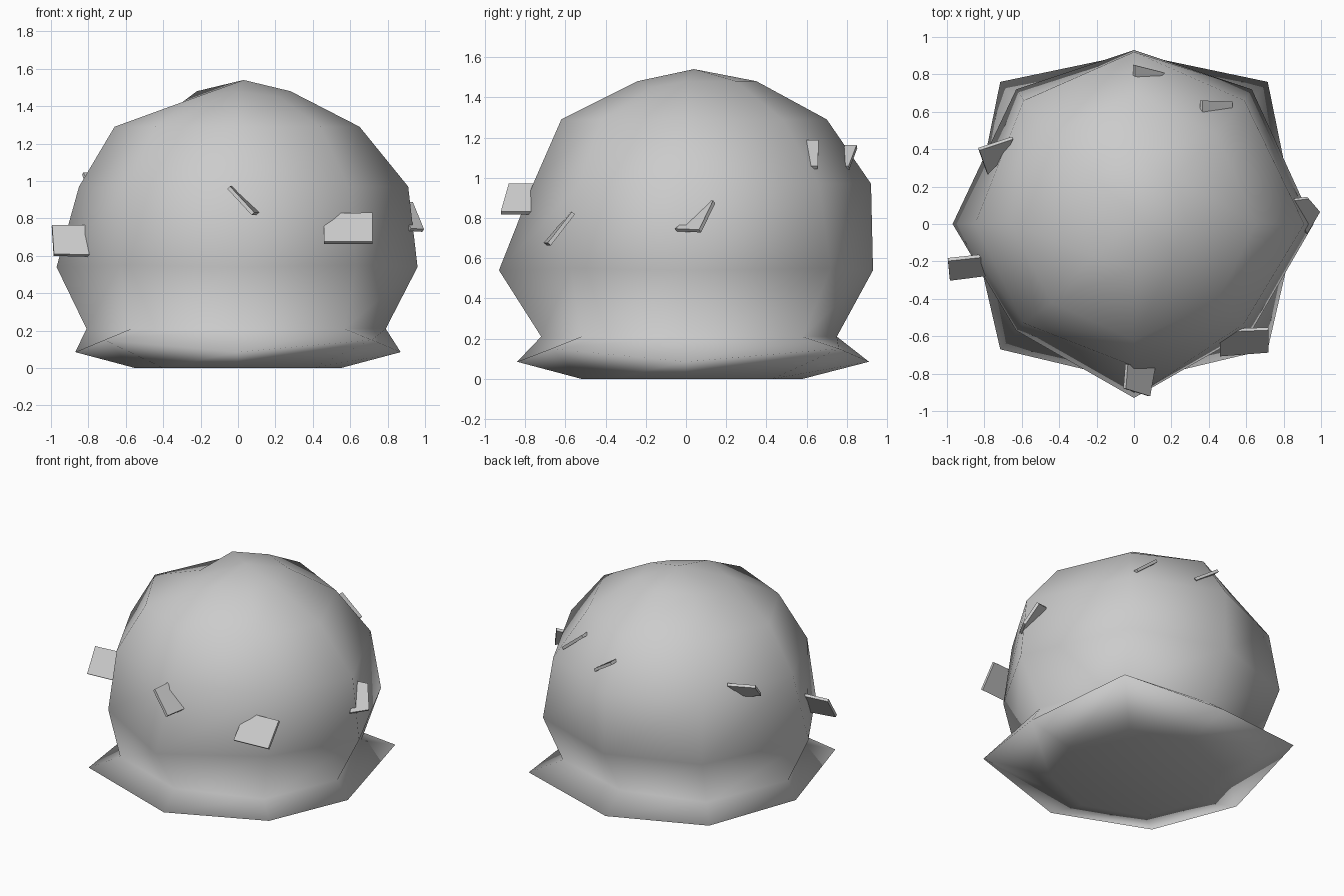
import bpy, bmesh
from mathutils import Vector

cube = bpy.data.objects.get("Cube")
if cube:
    bpy.data.objects.remove(cube, do_unlink=True)

grey = bpy.data.materials.new("plain_grey")
grey.use_nodes = True
COLOUR = (0.6, 0.6, 0.6, 1)
grey.diffuse_color = COLOUR
grey.node_tree.nodes["Principled BSDF"].inputs["Base Color"].default_value = COLOUR


def add_object(name, bm):
    mesh = bpy.data.meshes.new(name)
    bm.to_mesh(mesh)
    bm.free()
    obj = bpy.data.objects.new(name, mesh)
    bpy.context.collection.objects.link(obj)
    mesh.materials.append(grey)
    return obj


# Eight-sided domed body: each level gives the left, front, right and back
# reach, the corner's x, front y and back y, then side and corner heights.
LEVELS = [
    (0.55, 0.52, 0.55, 0.58, 0.40, 0.37, 0.43, 0.0, 0.0),      # base
    (0.87, 0.84, 0.87, 0.91, 0.715, 0.67, 0.76, 0.085, 0.15),  # flared brim
    (0.79, 0.72, 0.81, 0.75, 0.57, 0.52, 0.58, 0.21, 0.21),    # neck
    (0.96, 0.93, 0.97, 0.93, 0.63, 0.57, 0.72, 0.54, 0.55),    # widest
    (0.91, 0.76, 0.85, 0.92, 0.59, 0.53, 0.66, 0.97, 0.97),
    (0.65, 0.62, 0.66, 0.70, 0.44, 0.42, 0.48, 1.29, 1.29),
    (0.28, 0.24, 0.30, 0.35, 0.22, 0.17, 0.25, 1.48, 1.48),    # crown
]
bm = bmesh.new()
rings = []
for left, front, right, back, cx, cf, cb, z_side, z_corner in LEVELS:
    outline = [(left, 0), (cx, cb), (0, back), (-cx, cb),
               (-right, 0), (-cx, -cf), (0, -front), (cx, -cf)]
    rings.append([bm.verts.new((x, y, z_corner if i % 2 else z_side))
                  for i, (x, y) in enumerate(outline)])

# Slumped spots around the crown
rings[-1][4].co.z = 1.42
rings[-1][5].co.z = 1.45
rings[-1][7].co.z = 1.45
for low, high in zip(rings, rings[1:]):
    for i in range(8):
        j = (i + 1) % 8
        bm.faces.new((low[i], low[j], high[j], high[i]))
top = bm.verts.new((0.03, 0.04, 1.54))
for i in range(8):
    bm.faces.new((rings[-1][i], rings[-1][(i + 1) % 8], top))
bm.faces.new(rings[0][::-1])
bmesh.ops.recalc_face_normals(bm, faces=bm.faces)
body = add_object("domed_body", bm)
for poly in body.data.polygons:
    poly.use_smooth = True


# Thin flakes standing out of the body
def flake(name, corners):
    bm = bmesh.new()
    bm.faces.new([bm.verts.new(Vector(c)) for c in corners])
    obj = add_object(name, bm)
    solid = obj.modifiers.new("thickness", 'SOLIDIFY')
    solid.thickness = 0.02
    solid.offset = 0


flake("right_flake", [(-0.995, -0.19, 0.76), (-0.81, -0.17, 0.76),
                      (-0.79, -0.27, 0.6), (-0.985, -0.295, 0.605)])
flake("front_flake", [(-0.04, -0.75, 0.965), (-0.05, -0.88, 0.965),
                      (0.08, -0.92, 0.825), (0.11, -0.75, 0.825)])
flake("front_left_flake", [(0.46, -0.57, 0.82), (0.72, -0.56, 0.825),
                           (0.72, -0.68, 0.67), (0.46, -0.7, 0.67)])
flake("left_flake", [(0.85, 0.13, 0.88), (0.93, 0.14, 0.88),
                     (0.99, 0.07, 0.735), (0.92, -0.05, 0.74)])
flake("back_left_flake", [(0.36, 0.58, 1.18), (0.36, 0.66, 1.18),
                          (0.52, 0.655, 1.05), (0.52, 0.59, 1.05)])
flake("back_flake", [(0, 0.79, 1.155), (0, 0.85, 1.155),
                     (0.16, 0.81, 1.05), (0.13, 0.78, 1.05)])
flake("back_right_flake", [(-0.83, 0.4, 1.04), (-0.65, 0.46, 1.03),
                           (-0.7, 0.36, 0.93), (-0.785, 0.27, 0.92)])
